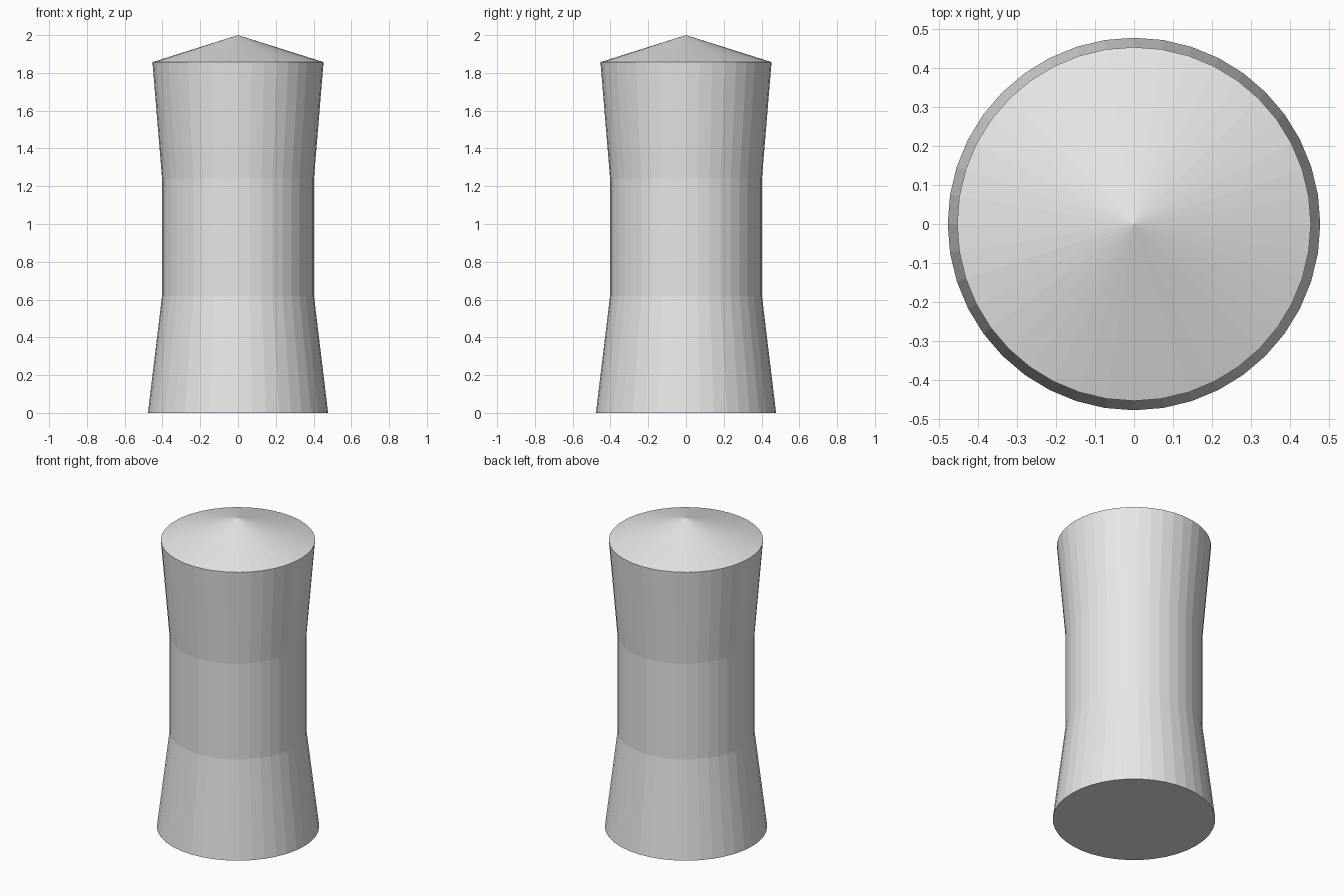
import bpy
import bmesh
from math import cos, sin, tau

cube = bpy.data.objects.get("Cube")
if cube:
    bpy.data.objects.remove(cube, do_unlink=True)

SIDES = 40
# Radius and height of each ring, base to cap rim
PROFILE = [(0.477, 0), (0.402, 0.62), (0.402, 1.24), (0.453, 1.857)]
APEX = 2.0

# Single plain grey
grey = bpy.data.materials.new("light_grey")
grey.use_nodes = True
colour = (0.8, 0.8, 0.8, 1)
grey.diffuse_color = colour
grey.node_tree.nodes["Principled BSDF"].inputs["Base Color"].default_value = colour

bm = bmesh.new()
rings = [
    [bm.verts.new((r * cos(tau * i / SIDES), r * sin(tau * i / SIDES), z))
     for i in range(SIDES)]
    for r, z in PROFILE
]

# Flared, waisted side wall
for low, high in zip(rings, rings[1:]):
    for i in range(SIDES):
        j = (i + 1) % SIDES
        bm.faces.new((low[i], low[j], high[j], high[i]))

# Flat base and shallow conical cap
bm.faces.new(rings[0][::-1])
tip = bm.verts.new((0, 0, APEX))
for i in range(SIDES):
    bm.faces.new((rings[-1][i], rings[-1][(i + 1) % SIDES], tip))

mesh = bpy.data.meshes.new("waisted_column")
bm.to_mesh(mesh)
bm.free()
mesh.materials.append(grey)
column = bpy.data.objects.new("waisted_column", mesh)
bpy.context.collection.objects.link(column)
